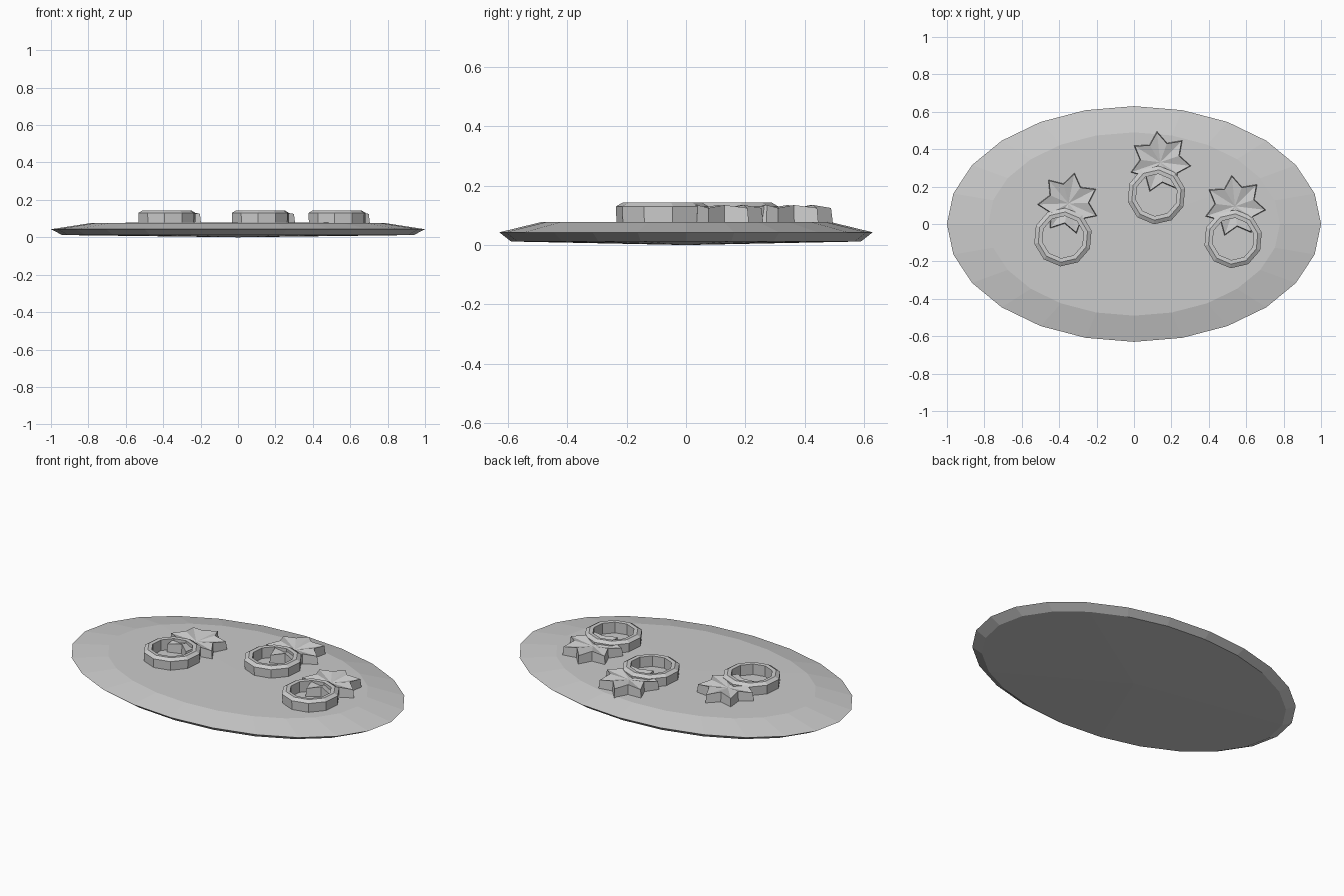
import bpy, bmesh
from math import cos, sin, pi, radians

cube = bpy.data.objects.get("Cube")
if cube:
    bpy.data.objects.remove(cube, do_unlink=True)

# Single flat grey
grey = bpy.data.materials.new("plain_grey")
grey.use_nodes = True
colour = (0.6, 0.6, 0.6, 1)
grey.diffuse_color = colour
grey.node_tree.nodes["Principled BSDF"].inputs["Base Color"].default_value = colour


def loop(bm, n, rx, ry, z, phase=0.0):
    """Closed loop of n points on an ellipse."""
    return [bm.verts.new((rx * cos(phase + 2 * pi * i / n),
                          ry * sin(phase + 2 * pi * i / n), z)) for i in range(n)]


def bridge(bm, a, b):
    n = len(a)
    for i in range(n):
        j = (i + 1) % n
        bm.faces.new((a[i], a[j], b[j], b[i]))


def fan(bm, ring, z):
    """Close a loop with triangles to a centre point."""
    centre = bm.verts.new((0, 0, z))
    for i in range(len(ring)):
        bm.faces.new((ring[i], ring[(i + 1) % len(ring)], centre))


def finish(bm, name, location=(0, 0, 0)):
    bmesh.ops.recalc_face_normals(bm, faces=bm.faces)
    mesh = bpy.data.meshes.new(name)
    bm.to_mesh(mesh)
    bm.free()
    mesh.materials.append(grey)
    obj = bpy.data.objects.new(name, mesh)
    obj.location = location
    bpy.context.collection.objects.link(obj)


# Oval plate with a sharp rim
def build_plate():
    bm = bmesh.new()
    profile = [(0.94, 0.59, 0.012), (1.0, 0.63, 0.043), (0.78, 0.49, 0.077)]
    loops = [loop(bm, 24, *p) for p in profile]
    for a, b in zip(loops, loops[1:]):
        bridge(bm, a, b)
    fan(bm, loops[0], 0.0)
    fan(bm, loops[-1], 0.08)
    finish(bm, "oval_plate")


# Ten-sided ring with a chamfered top edge
def build_ring(name, x, y):
    bm = bmesh.new()
    profile = [(0.155, 0.07), (0.157, 0.13), (0.135, 0.143), (0.113, 0.141), (0.113, 0.07)]
    loops = [loop(bm, 10, r, r, z, radians(-59)) for r, z in profile]
    for a, b in zip(loops, loops[1:] + loops[:1]):
        bridge(bm, a, b)
    finish(bm, name, (x, y, 0))


# Seven-pointed star with a slightly dished top
def build_star(name, x, y, turn):
    bm = bmesh.new()
    base, top = [], []
    for i in range(14):
        angle = radians(turn) + pi * i / 7
        tip = i % 2 == 0
        r = 0.167 if tip else 0.11
        c, s = cos(angle), sin(angle)
        base.append(bm.verts.new((r * c, r * s, 0.07)))
        top.append(bm.verts.new((r * c * 0.96, r * s * 0.96, 0.125 if tip else 0.135)))
    bridge(bm, base, top)
    fan(bm, top, 0.115)
    bm.faces.new(base)
    finish(bm, name, (x, y, 0))


build_plate()
toppings = {
    "right": ((-0.38, -0.07), (-0.35, 0.11), 79),
    "middle": ((0.12, 0.155), (0.14, 0.33), 96),
    "left": ((0.53, -0.08), (0.54, 0.095), 96),
}
for side, (ring_at, star_at, turn) in toppings.items():
    build_ring(side + "_ring", *ring_at)
    build_star(side + "_star", *star_at, turn)
